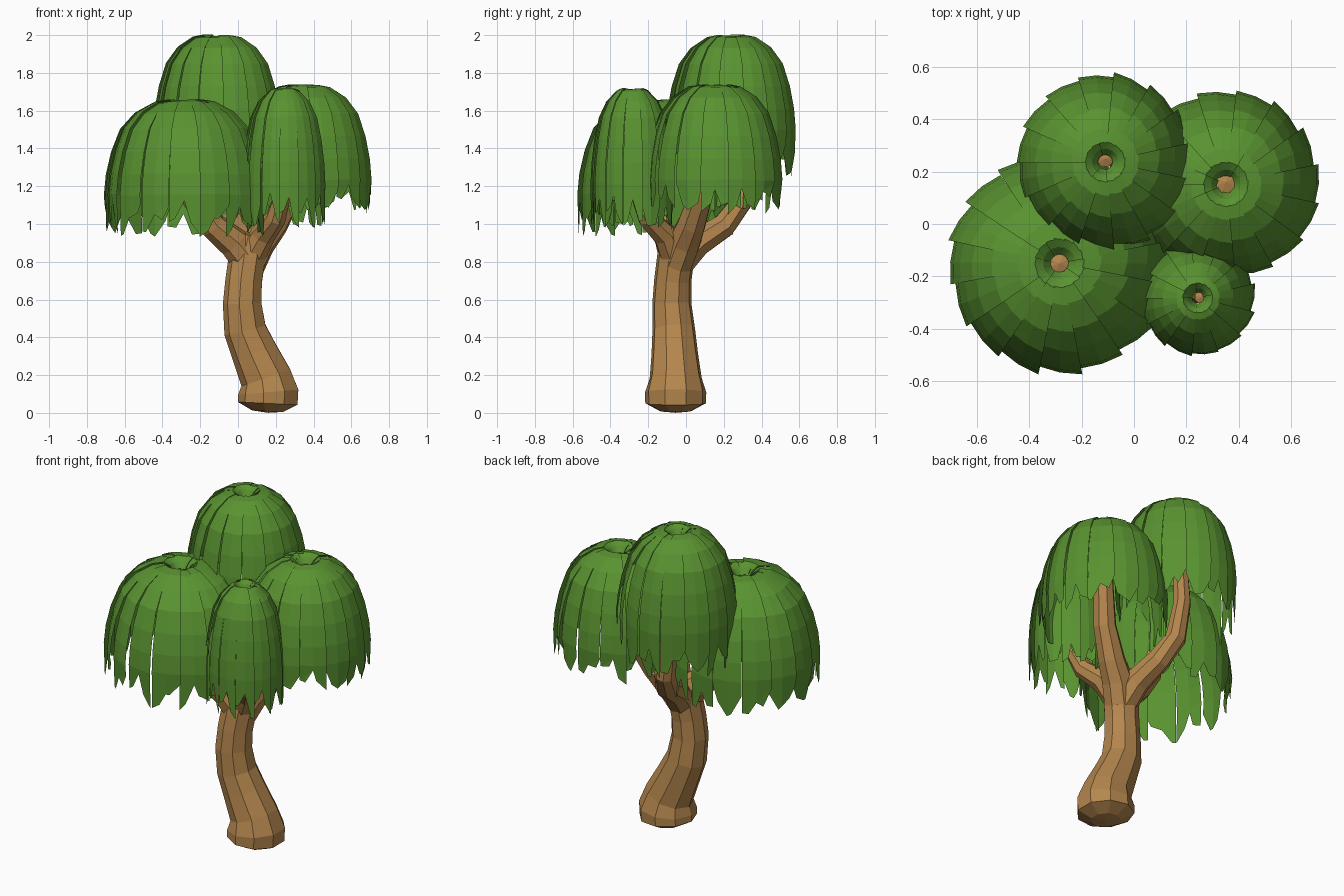
import bpy, math, random
from mathutils import Vector

if "Cube" in bpy.data.objects:
    bpy.data.objects.remove(bpy.data.objects["Cube"])

random.seed(11)


def material(name, color):
    m = bpy.data.materials.new(name)
    m.diffuse_color = color
    m.use_nodes = True
    m.node_tree.nodes["Principled BSDF"].inputs["Base Color"].default_value = m.diffuse_color
    return m


BARK = material("bark", (0.46, 0.24, 0.075, 1))
LEAF = material("leaf", (0.10, 0.29, 0.03, 1))


def add_mesh(name, verts, faces, mat):
    me = bpy.data.meshes.new(name)
    me.from_pydata(verts, [], faces)
    me.materials.append(mat)
    ob = bpy.data.objects.new(name, me)
    bpy.context.collection.objects.link(ob)
    return ob


def tube(name, path, sides=8):
    """Faceted tube through (x, y, z, radius) stations, with pointed end caps."""
    pts = [Vector(p[:3]) for p in path]
    verts, faces = [], []
    for i, p in enumerate(pts):
        t = (pts[min(i + 1, len(pts) - 1)] - pts[max(i - 1, 0)]).normalized()
        u = (Vector((1, 0, 0)) - t * t.x).normalized()
        v = t.cross(u)
        for k in range(sides):
            a = 2 * math.pi * (k + 0.5) / sides
            verts.append(p + path[i][3] * (u * math.cos(a) + v * math.sin(a)))
    for i in range(len(pts) - 1):
        for k in range(sides):
            a, b = i * sides + k, i * sides + (k + 1) % sides
            faces.append((a, b, b + sides, a + sides))
    n, last = len(verts), (len(pts) - 1) * sides
    verts += [pts[0] - (pts[1] - pts[0]).normalized() * path[0][3] * 0.1,
              pts[-1] + (pts[-1] - pts[-2]).normalized() * path[-1][3] * 0.3]
    for k in range(sides):
        j = (k + 1) % sides
        faces += [(j, k, n), (last + k, last + j, n + 1)]
    return add_mesh(name, verts, faces, BARK)


# Trunk with swollen foot and S-bend
tube("trunk", [(0.16, -0.055, 0.009, 0.085), (0.162, -0.055, 0.05, 0.163),
               (0.165, -0.055, 0.11, 0.165), (0.15, -0.055, 0.19, 0.14),
               (0.09, -0.06, 0.32, 0.125), (0.04, -0.065, 0.44, 0.115),
               (0.025, -0.075, 0.58, 0.105), (0.033, -0.07, 0.70, 0.10),
               (0.05, -0.055, 0.82, 0.10), (0.07, -0.045, 0.93, 0.09)], 9)

# Four branches, each rising to the middle of a crown
tube("branch_left", [(0.06, -0.06, 0.79, 0.085), (-0.02, -0.08, 0.90, 0.085),
                     (-0.13, -0.12, 0.99, 0.072), (-0.24, -0.15, 1.14, 0.066),
                     (-0.29, -0.155, 1.38, 0.06), (-0.285, -0.15, 1.59, 0.056)])
tube("branch_back", [(0.05, -0.04, 0.79, 0.085), (0.03, 0.06, 0.90, 0.078),
                     (-0.01, 0.20, 0.99, 0.067), (-0.06, 0.29, 1.11, 0.06),
                     (-0.10, 0.30, 1.35, 0.05), (-0.11, 0.25, 1.93, 0.034)])
tube("branch_right", [(0.06, -0.05, 0.79, 0.09), (0.11, -0.01, 0.90, 0.09),
                      (0.19, 0.03, 1.00, 0.078), (0.28, 0.08, 1.16, 0.066),
                      (0.34, 0.14, 1.38, 0.058), (0.35, 0.16, 1.68, 0.05)])
tube("branch_front", [(0.07, -0.06, 0.82, 0.075), (0.13, -0.11, 0.94, 0.068),
                      (0.20, -0.20, 1.03, 0.056), (0.245, -0.26, 1.18, 0.044),
                      (0.255, -0.28, 1.66, 0.024)])

# Frond profile: fraction of crown radius, drop below crown top
PROFILE = [(0.38, 0.01), (0.62, 0.065), (0.80, 0.15),
           (0.91, 0.27), (0.975, 0.39), (1.0, 0.50)]


def crown(name, cx, cy, top, radius, count, hole, low, high):
    """Dome of separate drooping fronds, pinwheeled and ragged at the bottom."""
    verts, faces = [], []
    step = 2 * math.pi / count
    rows = [(hole * 0.55 / radius, 0.055), (hole / radius, 0.02),
            (hole * 1.5 / radius, 0.0)] + PROFILE
    for i in range(count):
        mid = i * step + random.uniform(-0.012, 0.012)
        lift = random.uniform(-0.012, 0.012)
        twist = random.uniform(0.015, 0.04)
        base = len(verts)
        # Ragged hem: each frond ends in long points around a notch
        order = random.choice([(1, 0.2, 0.8), (0.5, 0.0, 1), (0.1, 0.9, 0.2), (0.9, 0.4, 0)])
        tips = [low + (high - low) * o + random.uniform(-0.02, 0.02) for o in order]
        for r, d in rows + [(1.0, None)]:
            for c in (-1, 0, 1):
                half = step * (0.56 - 0.05 * r)
                a = mid + c * half
                rr = radius * (r + c * twist * r)
                drop = tips[c + 1] if d is None else d + lift * 0.4
                if d is None:
                    rr *= 0.985
                verts.append((cx + rr * math.cos(a), cy + rr * math.sin(a), top - drop))
        for j in range(len(rows)):
            for c in range(2):
                q = base + j * 3 + c
                faces.append((q, q + 3, q + 4, q + 1))
        # Extra ragged points under the frond halves
        q = base + len(rows) * 3
        for c in range(2):
            a, b = Vector(verts[q + c]), Vector(verts[q + c + 1])
            tip = a.lerp(b, random.uniform(0.25, 0.75))
            tip.z -= random.uniform(0.02, 0.06)
            verts.append(tip)
            faces.append((q + c, len(verts) - 1, q + c + 1))
    return add_mesh(name, verts, faces, LEAF)


crown("crown_left", -0.285, -0.15, 1.655, 0.418, 16, 0.062, 0.55, 0.72)
crown("crown_back", -0.11, 0.237, 2.0, 0.333, 15, 0.05, 0.59, 0.76)
crown("crown_right", 0.352, 0.152, 1.735, 0.355, 15, 0.056, 0.52, 0.67)
crown("crown_front", 0.244, -0.283, 1.715, 0.217, 13, 0.038, 0.57, 0.74)
